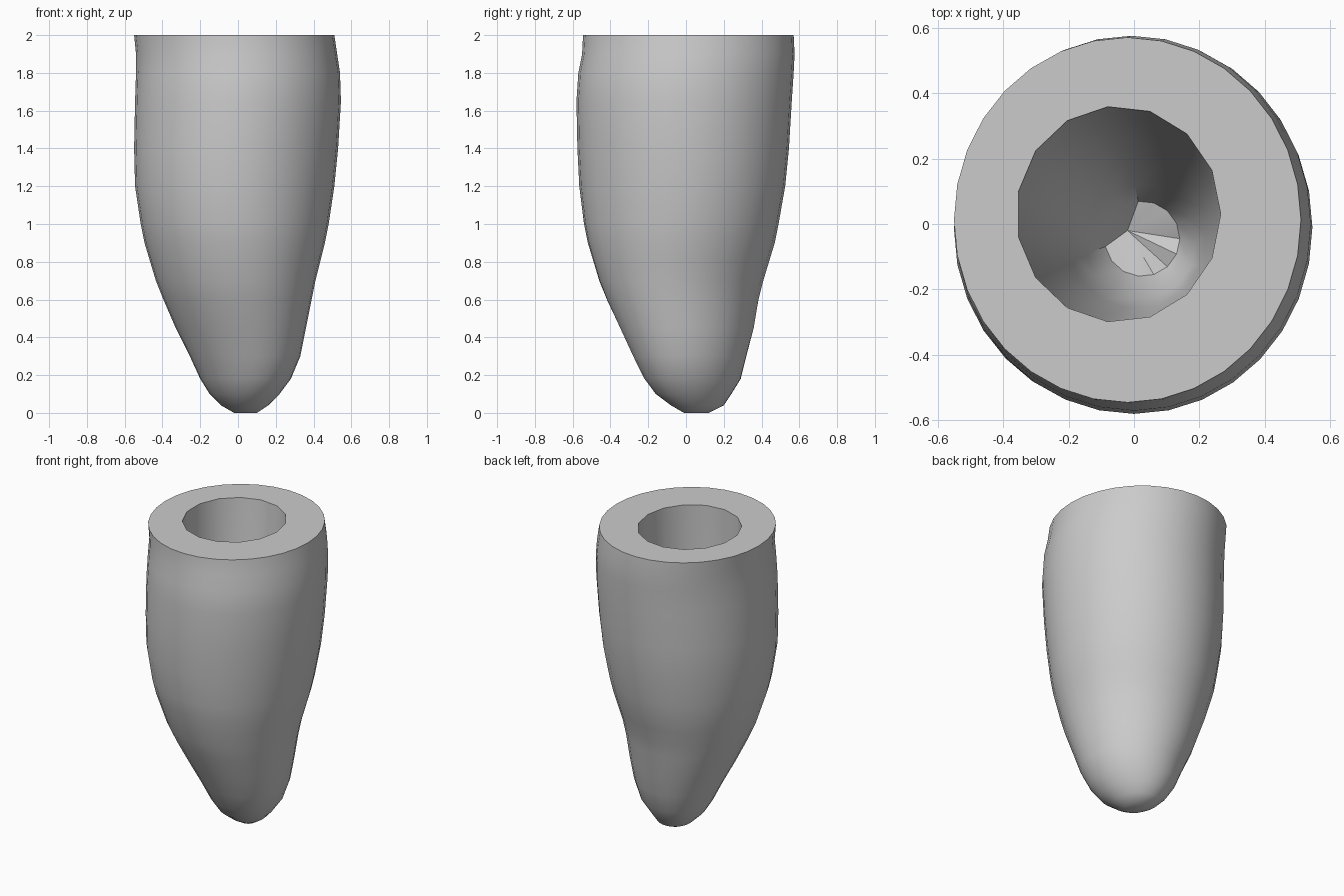
import bpy
import bmesh
import math
import random

cube = bpy.data.objects.get("Cube")
if cube:
    bpy.data.objects.remove(cube, do_unlink=True)

random.seed(4)


def make_material(name, colour):
    material = bpy.data.materials.new(name)
    material.use_nodes = True
    material.diffuse_color = colour
    material.node_tree.nodes["Principled BSDF"].inputs["Base Color"].default_value = colour
    return material


def add_ring(bm, row, sides, skew=0.0, roughness=0.0):
    """Add an oval loop that fills the given x and y limits at one height."""
    z, left, right, front, back = row
    centre_x, centre_y = (left + right) / 2, (front + back) / 2
    half_x, half_y = (right - left) / 2, (back - front) / 2
    verts = []
    for i in range(sides):
        angle = math.tau * i / sides
        verts.append(bm.verts.new((
            centre_x + half_x * math.cos(angle),
            centre_y + half_y * math.sin(angle + skew),
            z + random.uniform(-roughness, roughness))))
    return verts


def join_rings(bm, lower, upper):
    count = len(lower)
    for i in range(count):
        j = (i + 1) % count
        bm.faces.new((lower[i], lower[j], upper[j], upper[i]))


def loop_edges(bm, ring):
    return [bm.edges.get((ring[i - 1], ring[i])) for i in range(len(ring))]


# Rows hold height, left limit, right limit, front limit, back limit
OUTER_ROWS = [
    (0.0, -0.02, 0.10, -0.01, 0.12),
    (0.04, -0.09, 0.16, -0.08, 0.20),
    (0.1, -0.15, 0.22, -0.16, 0.24),
    (0.18, -0.20, 0.28, -0.22, 0.29),
    (0.3, -0.255, 0.33, -0.28, 0.32),
    (0.45, -0.33, 0.36, -0.35, 0.36),
    (0.6, -0.395, 0.39, -0.42, 0.385),
    (0.7, -0.435, 0.41, -0.46, 0.41),
    (0.8, -0.465, 0.435, -0.49, 0.44),
    (0.9, -0.495, 0.46, -0.52, 0.47),
    (1.0, -0.515, 0.48, -0.54, 0.49),
    (1.2, -0.545, 0.51, -0.565, 0.525),
    (1.4, -0.55, 0.53, -0.575, 0.545),
    (1.65, -0.545, 0.545, -0.58, 0.56),
    (1.8, -0.54, 0.54, -0.57, 0.57),
    (1.9, -0.54, 0.525, -0.55, 0.575),
    (2.0, -0.55, 0.51, -0.545, 0.57),
]
CAVITY_ROWS = [
    (0.4, -0.09, 0.14, -0.16, 0.07),
    (0.52, -0.15, 0.19, -0.23, 0.12),
    (0.75, -0.21, 0.22, -0.26, 0.19),
    (1.0, -0.27, 0.24, -0.28, 0.26),
    (1.5, -0.33, 0.255, -0.30, 0.32),
    (2.0, -0.36, 0.265, -0.30, 0.36),
]

bm = bmesh.new()

# Outer wall, slightly skewed towards the pointed end
outer = [add_ring(bm, row, 32, skew=-0.16 * max(0, 1.1 - row[0]))
         for row in OUTER_ROWS]
for lower, upper in zip(outer, outer[1:]):
    join_rings(bm, lower, upper)
bm.faces.new(list(reversed(outer[0])))

# Hollow with a rough, closed floor
cavity = [add_ring(bm, row, 15, roughness=0.03 if row[0] < 0.6 else 0)
          for row in CAVITY_ROWS]
for lower, upper in zip(cavity, cavity[1:]):
    join_rings(bm, upper, lower)
floor = bm.verts.new((-0.02, -0.02, 0.36))
for i in range(len(cavity[0])):
    bm.faces.new((cavity[0][i - 1], cavity[0][i], floor))

# Flat rim between the wall and the hollow
bmesh.ops.bridge_loops(
    bm, edges=loop_edges(bm, outer[-1]) + loop_edges(bm, cavity[-1]))
bmesh.ops.recalc_face_normals(bm, faces=bm.faces[:])

mesh = bpy.data.meshes.new("hollow_tapered_body")
bm.to_mesh(mesh)
bm.free()
mesh.materials.append(make_material("mid grey", (0.6, 0.6, 0.6, 1.0)))

body = bpy.data.objects.new("hollow_tapered_body", mesh)
bpy.context.collection.objects.link(body)
bpy.ops.object.select_all(action="DESELECT")
body.select_set(True)
bpy.context.view_layer.objects.active = body
bpy.ops.object.shade_smooth_by_angle(angle=math.radians(35))
